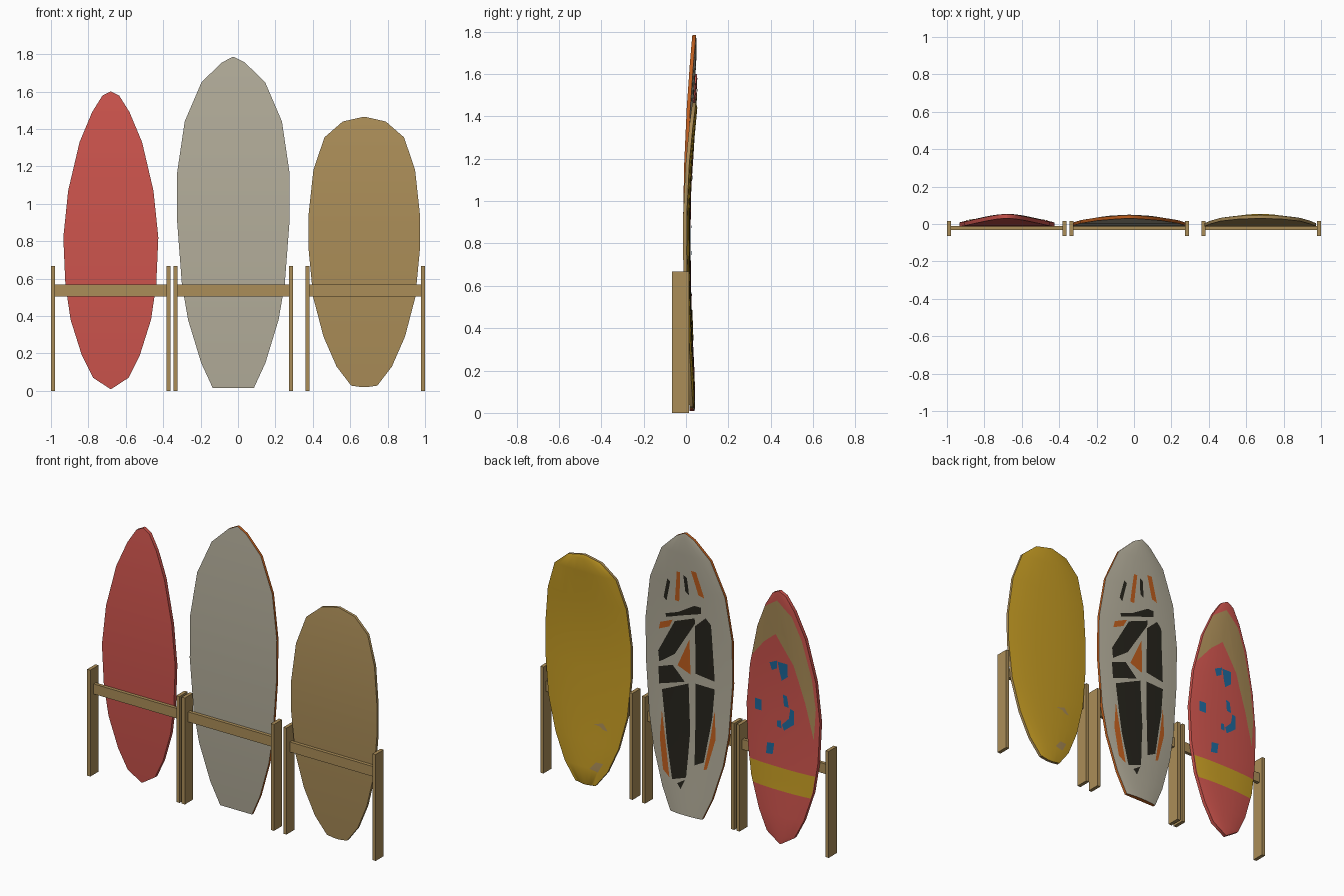
import bpy, bmesh, math
from mathutils import Vector


def material(name, r, g, b):
    m = bpy.data.materials.new(name)
    m.diffuse_color = (r, g, b, 1)
    return m


RED = material("coral red", 0.62, 0.09, 0.075)
WOOD = material("tan wood", 0.41, 0.27, 0.098)
WHITE = material("warm white", 0.456, 0.423, 0.328)
YELLOW = material("golden yellow", 0.578, 0.342, 0.018)
BLACK = material("charcoal", 0.02, 0.018, 0.012)
ORANGE = material("burnt orange", 0.53, 0.114, 0.013)
BLUE = material("sea blue", 0.013, 0.141, 0.328)

COLS = [-1, -0.85, -0.6, -0.3, 0, 0.3, 0.6, 0.85, 1]   # deck columns across half width


def finish(bm, name, mats):
    me = bpy.data.meshes.new(name)
    bm.to_mesh(me)
    bm.free()
    ob = bpy.data.objects.new(name, me)
    bpy.context.collection.objects.link(ob)
    for m in mats:
        me.materials.append(m)
    return ob


def box(name, x0, x1, y0, y1, z0, z1):
    bm = bmesh.new()
    bmesh.ops.create_cube(bm, size=1)
    for v in bm.verts:
        v.co = ((x0 + x1) / 2 + v.co.x * (x1 - x0), (y0 + y1) / 2 + v.co.y * (y1 - y0),
                (z0 + z1) / 2 + v.co.z * (z1 - z0))
    return finish(bm, name, [WOOD])


def smooth(ob):
    bpy.ops.object.select_all(action='DESELECT')
    ob.select_set(True)
    bpy.context.view_layer.objects.active = ob
    bpy.ops.object.shade_smooth_by_angle(angle=math.radians(35))


class Board:
    """Surfboard: outline is a list of (height, half width); deck faces +y."""

    def __init__(self, name, cx, outline, edge, deck_mat, side_mat, bottom_mat):
        self.name, self.cx, self.outline, self.edge = name, cx, outline, edge
        bm = bmesh.new()
        rings = []
        for z, w in outline:
            y = self.rocker(z)
            pts = [(cx + w * t, y + self.thick(t, w), z) for t in COLS]
            pts += [(cx + w, y, z), (cx - w, y, z)]
            rings.append([bm.verts.new(p) for p in pts])
        n = len(rings[0])
        for a, b in zip(rings, rings[1:]):
            for i in range(n):
                j = (i + 1) % n
                bm.faces.new((a[i], a[j], b[j], b[i]))
        bm.faces.new(rings[0])
        bm.faces.new(rings[-1])
        bmesh.ops.recalc_face_normals(bm, faces=bm.faces)
        # deck, side and bottom colours by face direction
        for f in bm.faces:
            f.normal_update()
            f.material_index = 0 if f.normal.y > 0.6 else 2 if f.normal.y < -0.6 else 1
        smooth(finish(bm, name, [deck_mat, side_mat, bottom_mat]))

    def rocker(self, z):
        top, mid = self.outline[-1][0], 0.85
        if z > mid:
            return -0.014 + 0.044 * ((z - mid) / (top - mid)) ** 2
        return -0.014 + 0.032 * ((mid - z) / mid) ** 2

    def thick(self, t, w):
        return self.edge + 0.013 * min(1, w / 0.15) * (1 - abs(t) ** 2.5)

    def on_deck(self, x, z):
        """Point just above the deck, kept inside the outline."""
        z = min(max(z, self.outline[0][0]), self.outline[-1][0])
        for (za, wa), (zb, wb) in zip(self.outline, self.outline[1:]):
            if z <= zb:
                f = (z - za) / (zb - za)
                break
        w = wa + (wb - wa) * f
        y = self.rocker(za) * (1 - f) + self.rocker(zb) * f
        x = max(-w * 0.985, min(w * 0.985, x))
        return Vector((self.cx + x, y + self.thick(x / w, w) + 0.003, z))

    def paint(self, name, mat, shapes):
        """Flat shapes (x, z) cut into small pieces and laid on the deck."""
        bm = bmesh.new()
        for s in shapes:
            bm.faces.new([bm.verts.new((x, 0, z)) for x, z in s])
        bmesh.ops.triangulate(bm, faces=bm.faces)
        cuts = [((0, 0, z), (0, 0, 1)) for z, w in self.outline]
        cuts += [((i * 0.04, 0, 0), (1, 0, 0)) for i in range(-7, 8)]
        for co, no in cuts:
            bmesh.ops.bisect_plane(bm, geom=bm.verts[:] + bm.edges[:] + bm.faces[:],
                                   plane_co=co, plane_no=no)
        for v in bm.verts:
            v.co = self.on_deck(v.co.x, v.co.z)
        for f in bm.faces:
            f.normal_update()
            if f.normal.y < 0:
                f.normal_flip()
        smooth(finish(bm, name, [mat]))


# racks: two posts and a cross rail in front of each board
for side, cx in (("left", -0.68), ("middle", -0.025), ("right", 0.68)):
    for end, s in (("a", -1), ("b", 1)):
        x = cx + s * 0.309
        box(f"{side}_rack_post_{end}", x - 0.011, x + 0.011, -0.065, 0.015, 0, 0.667)
    box(f"{side}_rack_rail", cx - 0.298, cx + 0.298, -0.032, -0.011, 0.505, 0.568)

# red board with tan chevron, yellow band and blue flecks
red = Board("red_surfboard", -0.68,
            [(0.01, 0.003), (0.07, 0.095), (0.19, 0.155), (0.38, 0.215), (0.57, 0.243), (0.82, 0.254),
             (1.07, 0.228), (1.33, 0.167), (1.49, 0.1), (1.578, 0.045), (1.6, 0.003)],
            0.022, RED, RED, RED)
red.paint("tan_chevron", WOOD, [
    [(0.114, 1.47), (0.185, 1.295), (0.238, 1.07), (0.21, 1.135), (0.114, 1.25), (0.03, 1.32),
     (-0.017, 1.285), (-0.086, 1.15), (-0.162, 0.925), (-0.217, 0.71), (-0.23, 0.9),
     (-0.205, 1.09), (-0.145, 1.32), (-0.086, 1.456), (0.01, 1.54)]])
red.paint("yellow_band", YELLOW, [[(-0.3, 0.343), (0.3, 0.343), (0.3, 0.485), (-0.3, 0.485)]])
red.paint("blue_flecks", BLUE, [
    [(0.08, 1.125), (0.027, 1.15), (0.03, 1.1), (0.065, 1.08)],
    [(0.023, 1.145), (-0.045, 1.145), (-0.045, 1.065), (-0.003, 1.03), (0.01, 1.08)],
    [(0.19, 0.87), (0.14, 0.87), (0.14, 0.803), (0.19, 0.802)],
    [(-0.01, 0.946), (-0.038, 0.94), (-0.05, 0.87), (-0.017, 0.875)],
    [(-0.06, 0.867), (-0.086, 0.86), (-0.086, 0.775), (-0.017, 0.72), (-0.003, 0.754), (-0.05, 0.803)],
    [(0.03, 0.77), (0.005, 0.777), (0.0, 0.73), (0.03, 0.734)],
    [(0.1, 0.617), (0.05, 0.624), (0.06, 0.554), (0.107, 0.548)]])

# white board with black and orange panels
white = Board("white_surfboard", -0.025,
              [(0.015, 0.11), (0.15, 0.172), (0.38, 0.242), (0.57, 0.275), (0.9, 0.3), (1.17, 0.3),
               (1.44, 0.26), (1.65, 0.17), (1.755, 0.062), (1.785, 0.004)],
              0.017, WHITE, ORANGE, WHITE)
white.paint("black_panels", BLACK, [
    [(0.13, 1.463), (0.11, 1.45), (0.14, 1.32), (0.16, 1.34)],
    [(0.015, 1.52), (-0.01, 1.505), (-0.02, 1.4), (0.005, 1.415)],
    [(0.15, 1.237), (0.06, 1.27), (-0.055, 1.34), (-0.1, 1.34), (-0.1, 1.3), (0.035, 1.255), (0.145, 1.215)],
    [(0.085, 1.205), (-0.055, 1.26), (-0.055, 1.225), (0.09, 0.995), (0.2, 0.917), (0.207, 0.985)],
    [(-0.055, 1.21), (-0.13, 1.28), (-0.165, 1.245), (-0.185, 0.893), (-0.055, 0.91)],
    [(0.207, 0.885), (0.105, 0.923), (0.02, 0.84), (0.2, 0.78)],
    [(0.18, 0.75), (-0.007, 0.836), (-0.02, 0.532), (0, 0.25), (0.097, 0.215), (0.14, 0.43)],
    [(-0.055, 0.848), (-0.185, 0.845), (-0.17, 0.664), (-0.117, 0.373), (-0.055, 0.34)],
    [(0.06, 0.2), (0.007, 0.235), (0.035, 0.17)]])
white.paint("orange_panels", ORANGE, [
    [(0.06, 1.53), (0.035, 1.53), (0.05, 1.34), (0.08, 1.34)],
    [(-0.04, 1.56), (-0.075, 1.56), (-0.125, 1.405), (-0.085, 1.415)],
    [(0.19, 1.17), (0.1, 1.21), (0.125, 1.16), (0.2, 1.125)],
    [(-0.015, 1.115), (-0.02, 0.895), (0.07, 0.93)],
    [(0.18, 0.62), (0.15, 0.427), (0.117, 0.22), (0.165, 0.257), (0.193, 0.447)],
    [(-0.185, 0.716), (-0.193, 0.534), (-0.138, 0.335), (-0.117, 0.325), (-0.16, 0.54)]])

# yellow board with tan underside and two worn marks
yellow = Board("yellow_surfboard", 0.675,
               [(0.02, 0.015), (0.028, 0.07), (0.13, 0.148), (0.29, 0.218), (0.5, 0.273), (0.75, 0.297),
                (0.94, 0.298), (1.18, 0.272), (1.355, 0.213), (1.44, 0.115), (1.465, 0.005)],
               0.017, YELLOW, WOOD, WOOD)
yellow.paint("worn_marks", WOOD, [
    [(-0.055, 0.41), (-0.117, 0.43), (-0.15, 0.387), (-0.117, 0.39), (-0.1, 0.405)],
    [(-0.035, 0.13), (-0.076, 0.18), (-0.124, 0.18), (-0.09, 0.12)]])
